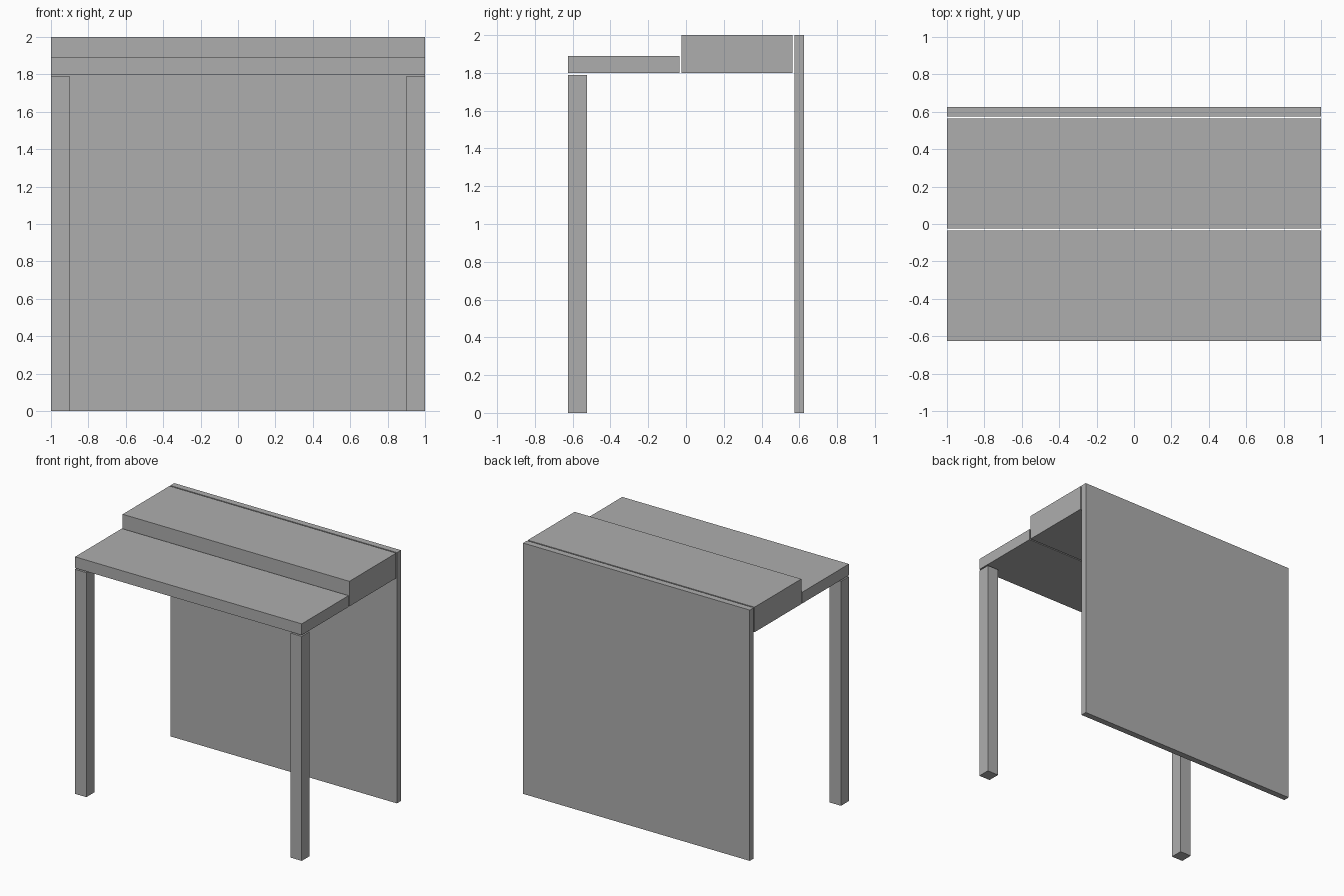
import bpy

cube = bpy.data.objects.get("Cube")
if cube:
    bpy.data.objects.remove(cube, do_unlink=True)

grey = bpy.data.materials.new("plain grey")
grey.use_nodes = True
colour = (0.42, 0.42, 0.42, 1)
grey.diffuse_color = colour
grey.node_tree.nodes["Principled BSDF"].inputs["Base Color"].default_value = colour


def box(name, x, y, z):
    """Add a flat-sided block spanning the given (min, max) ranges."""
    spans = (x, y, z)
    bpy.ops.mesh.primitive_cube_add(size=1, location=[(a + b) / 2 for a, b in spans])
    block = bpy.context.object
    block.name = name
    block.scale = [b - a for a, b in spans]
    bpy.ops.object.transform_apply(location=False, rotation=False, scale=True)
    block.data.materials.append(grey)
    return block


WIDTH = (-1, 1)
FRONT, BACK = -0.625, 0.625
UNDERSIDE = 1.8

# Two-level top, with narrow gaps between the boards
box("front_shelf", WIDTH, (FRONT, -0.035), (UNDERSIDE, 1.89))
box("raised_shelf", WIDTH, (-0.025, 0.565), (UNDERSIDE, 2))

# Full-height back
box("back_panel", WIDTH, (0.575, BACK), (0, 2))

# Front legs, just clear of the shelf
for side, x in (("right", (-1, -0.9)), ("left", (0.9, 1))):
    box(f"{side}_front_leg", x, (FRONT, FRONT + 0.1), (0, UNDERSIDE - 0.01))
